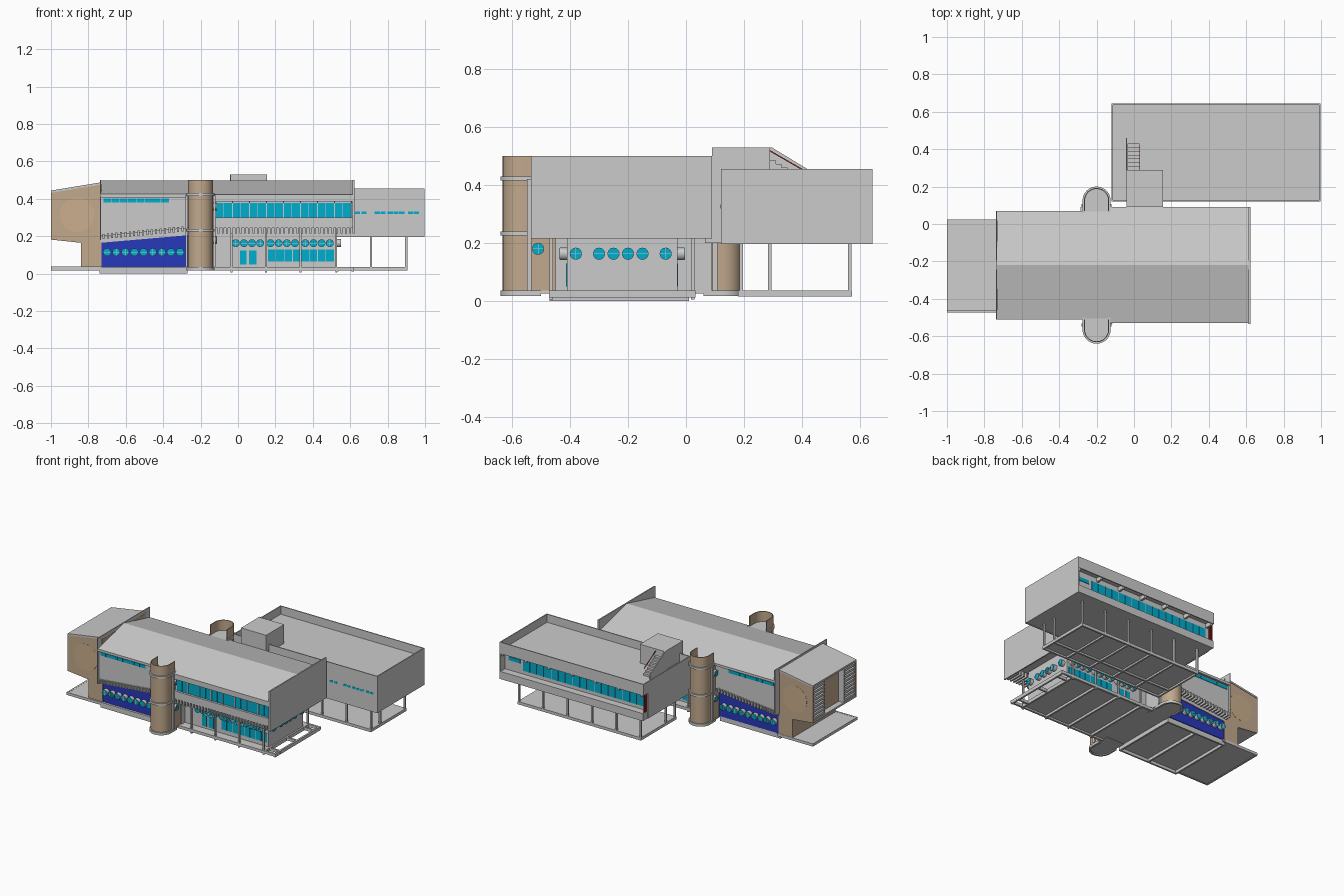
import bpy, bmesh, math
from mathutils import Matrix, Vector

CY = -0.22  # symmetry plane of the main hall


def mat(name, c):
    m = bpy.data.materials.new(name)
    m.diffuse_color = (*c, 1)
    return m


TAN = mat("tan", (0.54, 0.40, 0.27))
DISC = mat("pale_tan", (0.60, 0.43, 0.27))
CYAN = mat("cyan_glass", (0.0, 0.42, 0.62))
BLUE = mat("blue_panel", (0.02, 0.04, 0.50))
RED = mat("red_rail", (0.40, 0.03, 0.03))


def finish(name, bm, m=None):
    bmesh.ops.recalc_face_normals(bm, faces=bm.faces)
    me = bpy.data.meshes.new(name)
    bm.to_mesh(me)
    bm.free()
    ob = bpy.data.objects.new(name, me)
    bpy.context.collection.objects.link(ob)
    if m:
        me.materials.append(m)
    return ob


def boxes(name, items, m=None):
    """One object from many (x0, x1, y0, y1, z0, z1) boxes."""
    bm = bmesh.new()
    for x0, x1, y0, y1, z0, z1 in items:
        c = Vector((x0 + x1, y0 + y1, z0 + z1)) / 2
        s = Matrix.Diagonal((x1 - x0, y1 - y0, z1 - z0, 1))
        bmesh.ops.create_cube(bm, size=1, matrix=Matrix.Translation(c) @ s)
    return finish(name, bm, m)


def mir(items):
    """Items plus their copies on the back of the hall."""
    return items + [(a, b, 2 * CY - d, 2 * CY - c, e, f) for a, b, c, d, e, f in items]


def prism(name, pts, axis, a, b, m=None):
    """Extrude a profile: axis y takes (x, z), x takes (y, z), z takes (x, y)."""
    put = {'y': lambda p, t: (p[0], t, p[1]), 'x': lambda p, t: (t, p[0], p[1]),
           'z': lambda p, t: (p[0], p[1], t)}[axis]
    bm = bmesh.new()
    f = bm.faces.new([bm.verts.new(put(p, a)) for p in pts])
    r = bmesh.ops.extrude_face_region(bm, geom=[f])
    d = Vector(put((0, 0), b - a))
    bmesh.ops.translate(bm, vec=d, verts=[v for v in r['geom'] if isinstance(v, bmesh.types.BMVert)])
    return finish(name, bm, m)


def discs(name, spots, r, depth, m=None, seg=20):
    """Cylinders starting at a point and running out along a direction."""
    bm = bmesh.new()
    for p, d in spots:
        d = Vector(d)
        q = d.to_track_quat('Z', 'Y').to_matrix().to_4x4()
        bmesh.ops.create_cone(bm, cap_ends=True, segments=seg, radius1=r, radius2=r, depth=depth,
                              matrix=Matrix.Translation(Vector(p) + d * depth / 2) @ q)
    return finish(name, bm, m)


def portholes(name, spots, depth=0.025):
    discs(name + "_frame", spots, 0.021, depth)
    ends = [(Vector(p) + Vector(d) * depth, d) for p, d in spots]
    discs(name + "_glass", ends, 0.020, 0.001, CYAN)
    bars = []
    for p, d in ends:
        for w, h in ((0.02, 0.0006), (0.0006, 0.02)):
            hx, hy = (0.002, w) if d[0] else (w, 0.002)
            bars.append((p.x - hx, p.x + hx, p.y - hy, p.y + hy, p.z - h, p.z + h))
    boxes(name + "_bars", bars)


# ---- main hall roof and end walls
prism("hall_roof_right", [(-0.53, 0.41), (-0.53, 0.422), (CY, 0.498), (0.09, 0.422), (0.09, 0.41)],
      'x', -0.13, 0.615)
prism("hall_roof_left", [(-0.51, 0.41), (-0.51, 0.427), (CY, 0.498), (0.07, 0.427), (0.07, 0.41)],
      'x', -0.735, -0.13)
boxes("end_walls", [(0.613, 0.622, -0.535, 0.09, 0.215, 0.50), (-0.738, -0.732, -0.51, 0.07, 0.18, 0.50)])

# ---- left wing: sloped upper wall, blue lower wall, portholes and fins
prism("left_upper_wall", [(-0.735, 0.20), (-0.2, 0.25), (-0.2, 0.415), (-0.735, 0.415)], 'y', -0.495, 0.055)
prism("left_sill_band", [(-0.735, 0.165), (-0.25, 0.207), (-0.25, 0.25), (-0.735, 0.205)], 'y', -0.462, 0.022)
prism("blue_wall", [(-0.735, 0.035), (-0.25, 0.035), (-0.25, 0.207), (-0.735, 0.165)], 'y', -0.455, 0.015, BLUE)
boxes("left_strip_glass", mir([(-0.72 + i * 0.044, -0.678 + i * 0.044, -0.498, -0.49, 0.38, 0.402) for i in range(8)]), CYAN)
boxes("left_eave_beam", mir([(-0.73, -0.2, -0.505, -0.48, 0.408, 0.425)]))
fins = [(x, x + 0.011, -0.508, -0.455, 0.20 + (x + 0.735) * 0.094 - 0.016, 0.20 + (x + 0.735) * 0.094 + 0.012)
        for x in [-0.725 + i * 0.0235 for i in range(19)]]
boxes("left_fins", mir(fins))
spots = []
for i in range(9):
    x = -0.70 + i * 0.0488
    spots += [((x, -0.455, 0.115), (0, -1, 0)), ((x, 0.015, 0.115), (0, 1, 0))]
portholes("left_porthole", spots)

# ---- right wing: upper floor with large windows
boxes("right_upper_core", [(-0.2, 0.615, -0.505, 0.065, 0.25, 0.415)])
boxes("right_spandrel", mir([(-0.13, 0.615, -0.525, -0.50, 0.245, 0.30), (-0.13, 0.615, -0.53, -0.50, 0.385, 0.418)]))
glass, mull = [], []
for i in range(8):
    x = -0.118 + i * 0.091
    glass += [(x, x + 0.041, -0.51, -0.504, 0.30, 0.378), (x + 0.043, x + 0.085, -0.51, -0.504, 0.30, 0.378)]
    mull.append((x + 0.085, x + 0.091, -0.516, -0.50, 0.30, 0.386))
boxes("right_window_glass", mir(glass), CYAN)
boxes("right_window_posts", mir(mull))
boxes("right_fins", mir([(x, x + 0.010, -0.525, -0.42, 0.215, 0.25) for x in [-0.11 + i * 0.0235 for i in range(31)]]))

# ---- right wing ground floor
boxes("ground_floor_walls", [(-0.2, 0.525, -0.41, -0.03, 0.034, 0.25), (-0.20, -0.125, -0.45, 0.09, 0.034, 0.25)])
spots = []
for i in range(12):
    x = -0.012 + i * 0.0435 + 0.012 * (i // 4)
    spots += [((x, -0.41, 0.163), (0, -1, 0)), ((x, -0.03, 0.163), (0, 1, 0))]
spots += [((0.525, y, 0.163), (1, 0, 0)) for y in (-0.38, -0.30, -0.25, -0.20, -0.15, -0.07)]
portholes("ground_porthole", spots)
panes = [(0.01, 0.045, 0.05, 0.125), (0.06, 0.10, 0.05, 0.125)]
panes += [(x, x + 0.041, 0.065, 0.13) for x in [0.16 + i * 0.0445 for i in range(8)]]
boxes("ground_window_glass", mir([(a, b, -0.413, -0.40, e, f) for a, b, e, f in panes]), CYAN)
cols = [(x - 0.005, x + 0.005, -0.47, -0.458, 0.005, 0.25) for x in (-0.035, 0.15, 0.335, 0.525)]
boxes("hall_columns", mir(cols))

# ---- ground slabs with beams underneath
boxes("hall_ground_slab", [(-0.27, 0.535, -0.47, 0.03, 0.028, 0.036), (-0.99, -0.72, -0.47, 0.02, 0.02, 0.036),
                           (-0.74, -0.27, -0.47, 0.01, 0.02, 0.036)])
frame = mir([(-0.13, 0.62, -0.472, -0.458, 0.016, 0.036)])
frame += [(x - 0.006, x + 0.006, -0.472, 0.032, 0.012, 0.036) for x in (-0.035, 0.15, 0.335, 0.53, 0.613)]
frame += [(0.53, 0.62, y - 0.006, y + 0.006, 0.016, 0.036) for y in (-0.41, -0.22, -0.03)]
frame += [(-1.0, -0.73, y, y + 0.012, 0.018, 0.037) for y in (-0.472, 0.01)]
frame += [(-1.0, -0.988, -0.47, 0.02, 0.018, 0.037)]
frame += [(-0.74, -0.27, y, y + 0.012, 0.0, 0.03) for y in (-0.47, -0.002)]
frame += [(x - 0.006, x + 0.006, -0.47, 0.01, 0.0, 0.03) for x in (-0.734, -0.505, -0.276)]
boxes("ground_frame", frame)


# ---- round stair towers, open U shells with bands
def u_shape(r, s, tail):
    arc = [(-0.2 + r * math.cos(a), CY + s * (0.345 + r * math.sin(a)))
           for a in [math.pi * i / 24 for i in range(25)]]
    return [(-0.2 + r, CY + s * tail)] + arc + [(-0.2 - r, CY + s * tail)]


def ring(ro, ri, s, t):
    return u_shape(ro, s, t) + u_shape(ri, s, t)[::-1]


for side, s in (("back", 1), ("front", -1)):
    parts = [prism(side + "_tower_shell", ring(0.067, 0.062, s, 0.29), 'z', 0.41, 0.50, TAN),
             prism(side + "_tower_body", u_shape(0.067, s, 0.225), 'z', 0.034, 0.425, TAN),
             prism(side + "_tower_floor", u_shape(0.062, s, 0.26), 'z', 0.42, 0.428)]
    for k, (z0, z1) in enumerate(((0.018, 0.036), (0.225, 0.24), (0.415, 0.43))):
        parts.append(prism(f"{side}_tower_band_{k}", ring(0.075, 0.062, s, 0.28), 'z', z0, z1))
    parts.append(prism(side + "_tower_base", u_shape(0.07, s, 0.2), 'z', 0.025, 0.036))
    for ob in parts:
        bpy.context.view_layer.objects.active = ob
        with bpy.context.temp_override(object=ob, active_object=ob, selected_objects=[ob],
                                       selected_editable_objects=[ob]):
            bpy.ops.object.shade_smooth_by_angle(angle=math.radians(30))
    # edge posts beside the tower
    y = CY + s * 0.32
    boxes(side + "_tower_posts", [(x - 0.006, x + 0.006, y - 0.008, y + 0.008, 0.035, 0.42) for x in (-0.275, -0.125)])
portholes("tower_porthole", [((-0.135, -0.51, 0.18), (1, 0, 0)), ((-0.135, -0.51, 0.36), (1, 0, 0)),
                             ((-0.265, 0.07, 0.18), (-1, 0, 0)), ((-0.265, 0.07, 0.36), (-1, 0, 0))], 0.02)

# ---- cantilevered lookout at the left end
prof = [(-1, 0.182), (-0.84, 0.165), (-0.84, 0.022), (-0.73, 0.022), (-0.73, 0.48), (-1, 0.435)]
for k, y in enumerate((-0.46, 0.008)):
    prism(f"lookout_side_{k}", prof, 'y', y, y + 0.012, TAN)
prism("lookout_core", [(-0.955, 0.18), (-0.84, 0.166), (-0.84, 0.022), (-0.73, 0.022), (-0.73, 0.475), (-0.955, 0.437)],
      'y', -0.45, 0.01, TAN)
prism("lookout_roof", [(-1, 0.432), (-0.735, 0.476), (-0.735, 0.488), (-1, 0.444)], 'y', -0.463, 0.023)
prism("lookout_floor", [(-1, 0.182), (-0.84, 0.165), (-0.84, 0.178), (-1, 0.195)], 'y', -0.45, 0.01)
boxes("lookout_louvers", [(-0.998, -0.96, a, b, 0.2 + i * 0.026, 0.215 + i * 0.026)
                          for a, b in ((-0.445, -0.33), (-0.11, 0.005)) for i in range(9)])
boxes("lookout_posts", [(-0.998, -0.95, y - 0.005, y + 0.005, 0.185, 0.435) for y in (-0.33, -0.11)])
discs("lookout_side_disc", [((-0.86, -0.46, 0.315), (0, -1, 0)), ((-0.86, 0.02, 0.315), (0, 1, 0))], 0.092, 0.001, DISC, 40)

# ---- rear block: floor, roof, parapets, recessed window wall at the back
boxes("rear_block_shell", [
    (-0.115, 0.995, 0.125, 0.59, 0.20, 0.21), (-0.115, 0.995, 0.125, 0.635, 0.388, 0.398),
    (-0.115, 0.995, 0.12, 0.127, 0.197, 0.455), (0.99, 0.997, 0.12, 0.643, 0.197, 0.455),
    (-0.12, -0.113, 0.12, 0.59, 0.197, 0.455), (-0.12, -0.113, 0.58, 0.643, 0.375, 0.455),
    (-0.115, 0.995, 0.636, 0.643, 0.375, 0.455), (-0.115, 0.99, 0.58, 0.592, 0.20, 0.39),
    (-0.115, 0.995, 0.585, 0.643, 0.197, 0.25)])
boxes("rear_soffit_ribs", [(x - 0.007, x + 0.007, 0.585, 0.638, 0.36, 0.388) for x in [-0.1 + i * 0.18 for i in range(7)]])
boxes("rear_window_glass", [(x, x + 0.05, 0.59, 0.596, 0.275, 0.35) for x in [-0.09 + i * 0.0555 for i in range(17)]]
      + [(0.87, 0.96, 0.59, 0.596, 0.32, 0.345)], CYAN)
boxes("rear_front_strip_glass", [(x, x + 0.028, 0.119, 0.125, 0.319, 0.333)
                                 for x in (0.625, 0.66, 0.73, 0.761, 0.80, 0.831, 0.862, 0.91, 0.941)], CYAN)
boxes("rear_corner_rails", [(-0.118, -0.112, 0.60 + i * 0.014, 0.604 + i * 0.014, 0.25, 0.375) for i in range(3)], RED)

# ---- rear block undercroft
boxes("undercroft_slab", [(-0.05, 0.90, 0.18, 0.57, 0.028, 0.036)])
cx = [-0.045 + i * 0.189 for i in range(6)]
boxes("undercroft_frame",
      [(x - 0.006, x + 0.006, y - 0.006, y + 0.006, 0.02, 0.2) for x in cx for y in (0.19, 0.565)]
      + [(x - 0.006, x + 0.006, 0.282, 0.294, 0.02, 0.2) for x in (cx[0], cx[5])]
      + [(x - 0.006, x + 0.006, 0.18, 0.572, 0.016, 0.036) for x in cx]
      + [(-0.05, 0.906, y - 0.006, y + 0.006, 0.016, 0.036) for y in (0.186, 0.288, 0.566)])

# ---- rooftop stair house linking hall and rear block
boxes("stair_house", [(-0.04, 0.155, 0.09, 0.29, 0.39, 0.53), (-0.04, 0.155, 0.065, 0.125, 0.2, 0.395)])
prism("stair_side_wall", [(0.28, 0.53), (0.295, 0.53), (0.46, 0.43), (0.46, 0.39), (0.28, 0.39)], 'x', -0.043, -0.037)
boxes("roof_steps", [(-0.036, 0.03, 0.29 + i * 0.02, 0.31 + i * 0.02, 0.395, 0.485 - i * 0.012) for i in range(7)])
prism("stair_rail", [(0.29, 0.52), (0.42, 0.445), (0.42, 0.44), (0.29, 0.515)], 'x', 0.029, 0.033, RED)
